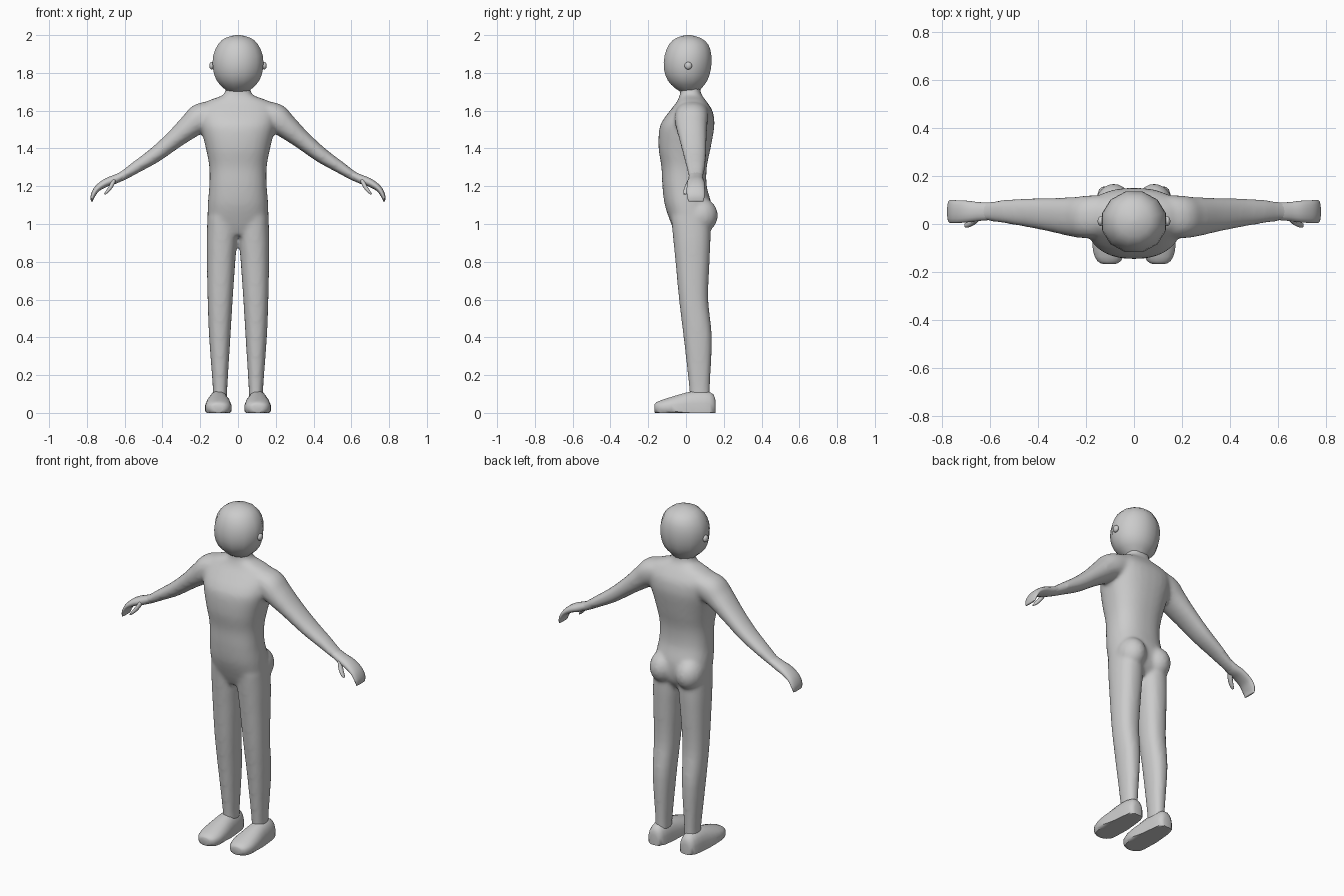
import bpy, bmesh, math
from mathutils import Vector

if "Cube" in bpy.data.objects:
    bpy.data.objects.remove(bpy.data.objects["Cube"])

# One plain grey for the whole figure
grey = bpy.data.materials.new("plain grey")
grey.use_nodes = True
GREY = (0.6, 0.6, 0.6, 1)
grey.diffuse_color = GREY
grey.node_tree.nodes["Principled BSDF"].inputs["Base Color"].default_value = GREY


def spline(rows, steps):
    """Smoothly interpolate rows of numbers."""
    rows = [Vector(r) for r in rows]
    out = []
    for i in range(len(rows) - 1):
        a, b = rows[i], rows[i + 1]
        ta = (b - rows[max(i - 1, 0)]) / 2
        tb = (rows[min(i + 2, len(rows) - 1)] - a) / 2
        for k in range(steps):
            t = k / steps
            out.append(a + ta * t + (3 * (b - a) - 2 * ta - tb) * t**2
                       + (2 * (a - b) + ta + tb) * t**3)
    return out + [rows[-1]]


def skin(bm, rings, n, power):
    """Skin rings of (centre, half axis u, half axis v), capped at both ends."""
    loops = []
    for c, u, v in rings:
        loop = []
        for k in range(n):
            a = 2 * math.pi * (k + 0.5) / n
            p, q = [math.copysign(abs(f(a)) ** (2 / power), f(a)) for f in (math.cos, math.sin)]
            loop.append(bm.verts.new(c + u * p + v * q))
        loops.append(loop)
    for a, b in zip(loops, loops[1:]):
        for k in range(n):
            bm.faces.new((a[k], a[k - 1], b[k - 1], b[k]))
    bm.faces.new(loops[0])
    bm.faces.new(loops[-1][::-1])


def upright(bm, rows, s=1, n=24, power=2.3, steps=4):
    """Rows: height, x min, x max, y front, y back."""
    skin(bm, [(Vector((s * (x0 + x1) / 2, (y0 + y1) / 2, z)), Vector(((x1 - x0) / 2, 0, 0)),
               Vector((0, (y1 - y0) / 2, 0))) for z, x0, x1, y0, y1 in spline(rows, steps)], n, power)


def limb(bm, rows, s, n=16, power=2.2, steps=4):
    """Rows: x, z, half thickness, y front, y back, following a bent path."""
    pts = spline(rows, steps)
    rings = []
    for i, (x, z, r, y0, y1) in enumerate(pts):
        a, b = pts[max(i - 1, 0)], pts[min(i + 1, len(pts) - 1)]
        across = Vector((a[1] - b[1], 0, b[0] - a[0])).normalized() * r
        across.x *= s
        rings.append((Vector((s * x, (y0 + y1) / 2, z)), across, Vector((0, (y1 - y0) / 2, 0))))
    skin(bm, rings, n, power)


def finish(bm, name, angle=60):
    bmesh.ops.recalc_face_normals(bm, faces=bm.faces)
    me = bpy.data.meshes.new(name)
    bm.to_mesh(me)
    bm.free()
    me.materials.append(grey)
    ob = bpy.data.objects.new(name, me)
    bpy.context.collection.objects.link(ob)
    bpy.ops.object.select_all(action='DESELECT')
    ob.select_set(True)
    bpy.context.view_layer.objects.active = ob
    bpy.ops.object.shade_smooth_by_angle(angle=math.radians(angle))
    return ob


def ball(bm, centre, size):
    made = bmesh.ops.create_uvsphere(bm, u_segments=16, v_segments=10, radius=1)
    for v in made["verts"]:
        v.co = Vector(a * b for a, b in zip(v.co, size)) + Vector(centre)


# Torso and neck: height, half width, front, back
torso = [(0.94, .10, -.05, .09), (1.0, .155, -.078, .13), (1.1, .16, -.112, .135),
         (1.2, .152, -.125, .11), (1.3, .152, -.13, .11), (1.4, .17, -.145, .13),
         (1.5, .195, -.142, .148), (1.55, .203, -.122, .15), (1.6, .205, -.085, .14),
         (1.645, .175, -.05, .112), (1.68, .085, -.034, .085), (1.71, .066, -.03, .076),
         (1.76, .066, -.03, .076)]
body = bmesh.new()
upright(body, [(z, -w, w, f, b) for z, w, f, b in torso], n=32, power=2.4)

leg = [(.07, .056, .134, .02, .127), (.14, .056, .134, .016, .127), (.4, .04, .153, -.013, .137),
       (.6, .028, .161, -.037, .118), (.8, .014, .165, -.056, .125), (.92, .004, .166, -.068, .13),
       (1.04, .0, .162, -.08, .13)]
arm = [(.1, 1.6, .055, -.05, .12), (.19, 1.565, .078, -.06, .12), (.25, 1.52, .066, -.055, .113),
       (.34, 1.445, .05, -.035, .11), (.44, 1.365, .041, -.015, .108), (.54, 1.3, .032, .002, .102),
       (.61, 1.255, .025, .012, .093), (.66, 1.23, .022, .014, .09)]
for s in (-1, 1):
    upright(body, leg, s)
    limb(body, arm, s)
    ball(body, (s * .085, .075, 1.045), (.08, .095, .095))
ob = finish(body, "body")
remesh = ob.modifiers.new("blend", 'REMESH')
remesh.mode = 'VOXEL'
remesh.voxel_size = 0.011
remesh.use_smooth_shade = True
soft = ob.modifiers.new("soften", 'SMOOTH')
soft.factor = 0.5
soft.iterations = 8

# Head: height, half width, front, back
head = bmesh.new()
skull = [(1.7, .055, -.03, .07), (1.72, .08, -.062, .086), (1.76, .117, -.1, .117),
         (1.82, .137, -.121, .136), (1.89, .136, -.118, .139), (1.95, .11, -.094, .122),
         (1.985, .07, -.054, .08), (2.0, .012, 0, .025)]
upright(head, [(z, -w, w, f, b) for z, w, f, b in skull], n=12, power=2, steps=2)
finish(head, "head", 80)

for s, side in ((-1, "right"), (1, "left")):
    ear = bmesh.new()
    ball(ear, (s * .139, .012, 1.838), (.013, .02, .02))
    finish(ear, side + "_ear")

    # Mitten hand curling down, with a thumb in front
    hand = bmesh.new()
    limb(hand, [(.6, 1.262, .02, .016, .09), (.65, 1.237, .024, .012, .092),
                (.7, 1.218, .022, .006, .098), (.745, 1.187, .017, .003, .1),
                (.768, 1.15, .012, .004, .1), (.774, 1.12, .005, .012, .092)], s)
    limb(hand, [(.655, 1.235, .012, .01, .05), (.672, 1.2, .011, -.006, .026),
                (.69, 1.175, .009, -.014, .012), (.706, 1.158, .004, -.014, .002)], s, n=10)
    finish(hand, side + "_hand", 80)

    # Foot with a flat sole: y, half width, top height
    foot = bmesh.new()
    shape = [(-.167, .025, .045), (-.155, .05, .058), (-.11, .069, .075), (-.04, .069, .097),
             (.03, .06, .115), (.1, .053, .117), (.145, .042, .1), (.157, .022, .06)]
    skin(foot, [(Vector((s * .104, y, .03)), Vector((w, 0, 0)), Vector((0, 0, top - .03)))
                for y, w, top in spline(shape, 2)], 16, 2.2)
    for v in foot.verts:
        if v.co.z < .03:
            v.co.z = max(0, .03 - (.03 - v.co.z) * 1.6)
    finish(foot, side + "_foot", 50)
